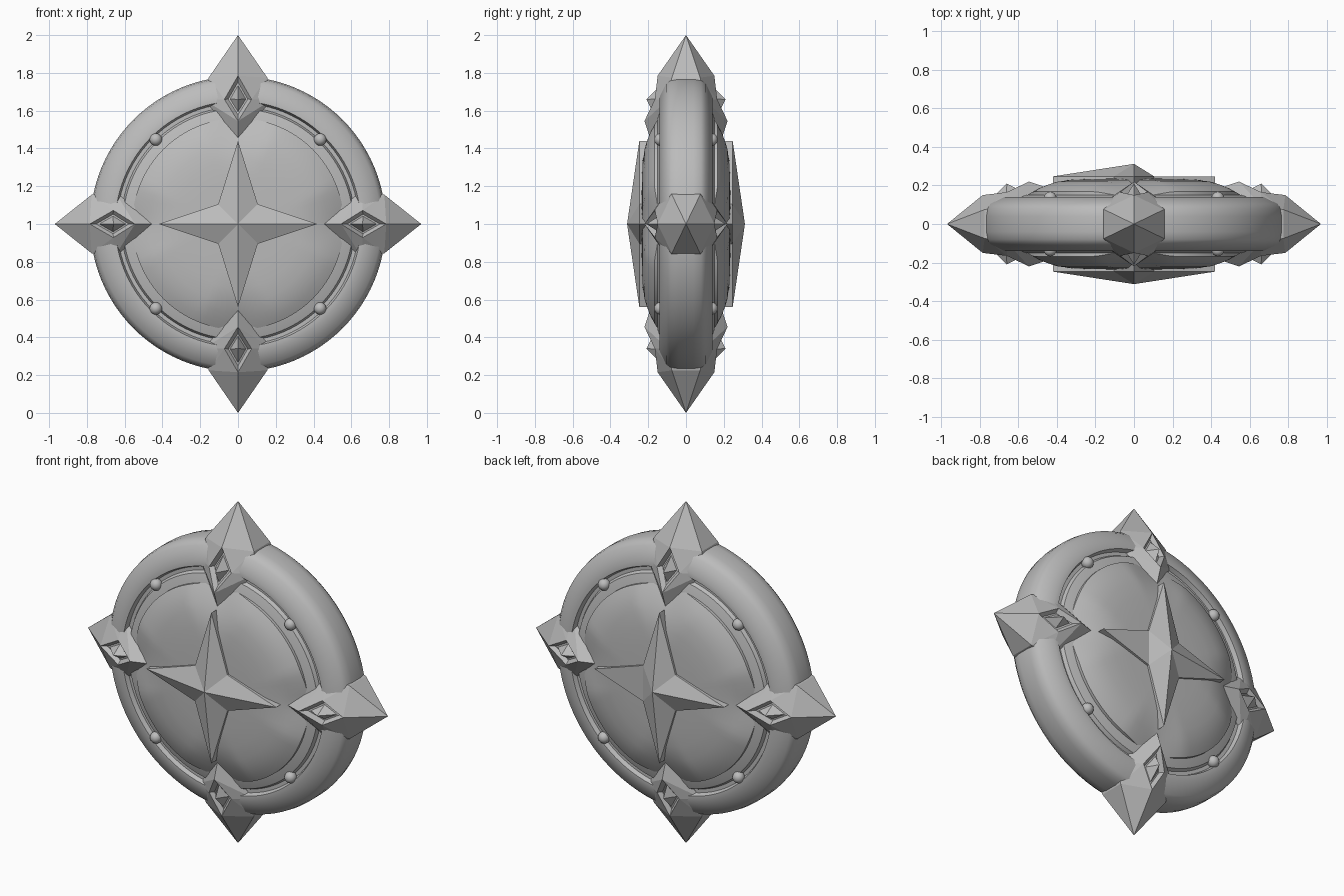
import bpy, bmesh, math
from mathutils import Vector, Matrix

cube = bpy.data.objects.get("Cube")
if cube:
    bpy.data.objects.remove(cube, do_unlink=True)

GREY = (0.5, 0.5, 0.5, 1)
metal = bpy.data.materials.new("plain_grey")
metal.use_nodes = True
metal.diffuse_color = GREY
metal.node_tree.nodes["Principled BSDF"].inputs["Base Color"].default_value = GREY

CENTRE = Matrix.Translation((0, 0, 1))


def finish(name, bm, smooth_angle=None):
    """Turn a bmesh, drawn around the origin, into an object at the shield centre."""
    bmesh.ops.remove_doubles(bm, verts=bm.verts, dist=0.0005)
    bmesh.ops.recalc_face_normals(bm, faces=bm.faces)
    bm.transform(CENTRE)
    mesh = bpy.data.meshes.new(name)
    bm.to_mesh(mesh)
    bm.free()
    mesh.materials.append(metal)
    obj = bpy.data.objects.new(name, mesh)
    bpy.context.collection.objects.link(obj)
    if smooth_angle:
        bpy.ops.object.select_all(action='DESELECT')
        obj.select_set(True)
        bpy.context.view_layer.objects.active = obj
        bpy.ops.object.shade_smooth_by_angle(angle=math.radians(smooth_angle))
    return obj


def lathe(profile, closed, steps=96):
    """Spin (radius, depth) points about the y axis."""
    bm = bmesh.new()
    verts = [bm.verts.new((r, y, 0)) for r, y in profile]
    pairs = list(zip(verts, verts[1:]))
    if closed:
        pairs.append((verts[-1], verts[0]))
    edges = [bm.edges.new(p) for p in pairs]
    bmesh.ops.spin(bm, geom=verts + edges, cent=(0, 0, 0), axis=(0, 1, 0),
                   angle=math.tau, steps=steps, use_duplicate=False)
    return bm


def both_sides(half):
    return half + [(r, -y) for r, y in reversed(half)]


# Outer ring: chamfered rim, groove and riveted band
rim = [(0.54, 0.155), (0.565, 0.15), (0.61, 0.135), (0.62, 0.115), (0.64, 0.115),
       (0.65, 0.14), (0.68, 0.14), (0.755, 0.105), (0.775, 0.08), (0.782, 0.04)]
finish("outer_ring", lathe(both_sides(rim), True), 35)

# Domed centre, dented slightly where each spike meets it
dome = [(0, 0.237), (0.12, 0.236), (0.25, 0.233), (0.34, 0.229), (0.42, 0.22),
        (0.47, 0.208), (0.52, 0.19), (0.56, 0.168), (0.56, 0.1)]
bm = lathe(both_sides(dome), False)
for v in bm.verts:
    near = min(math.hypot(abs(v.co.x) - a, abs(v.co.z) - b)
               for a, b in ((0.54, 0), (0, 0.54)))
    if abs(v.co.y) > 0.12:
        v.co.y -= math.copysign(0.035 * max(0, 1 - near / 0.2), v.co.y)
finish("domed_centre", bm, 35)


def star(name, side, flat_arm=None):
    """Four-pointed raised star; flat_arm is an arm without a ridge."""
    bm = bmesh.new()
    apex = bm.verts.new((0, side * 0.312, 0))
    ring, base = [], []
    for i in range(8):
        a = i * math.pi / 4
        r = 0.148 if i % 2 else (0.42 if i % 4 == 0 else 0.44)
        x, z = r * math.cos(a), r * math.sin(a)
        ring.append(bm.verts.new((x, side * 0.247, z)))
        base.append(bm.verts.new((x, side * 0.19, z)))
    for i in range(8):
        j = (i + 1) % 8
        bm.faces.new((ring[i], ring[j], base[j], base[i]))
        if flat_arm not in (i, j):
            bm.faces.new((apex, ring[i], ring[j]))
    if flat_arm is not None:
        before, after = ring[flat_arm - 1], ring[(flat_arm + 1) % 8]
        bm.faces.new((apex, before, after))
        bm.faces.new((before, ring[flat_arm], after))
    finish(name, bm)


star("front_star", -1)
star("back_star", 1, flat_arm=0)


def spike(name, turn, reach):
    """Faceted point gripping the rim, with a sunken diamond and gem on each side."""
    bm = bmesh.new()

    def poly(*points):
        bm.faces.new([bm.verts.new(p) for p in points])

    for s in (-1, 1):
        def at(x, y, z):
            return Vector((x, s * y, z))
        tip, top, low = at(0, 0, reach), at(0, 0.15, 0.785), at(0, 0.22, 0.545)
        inner = at(0, 0.19, 0.455)
        for m in (-1, 1):
            shoulder, wide = at(m * 0.155, 0.075, 0.775), at(m * 0.183, 0.095, 0.66)
            corner = at(m * 0.072, 0.165, 0.66)
            poly(tip, top, shoulder)
            poly(top, corner, shoulder)
            poly(shoulder, corner, wide)
            poly(wide, corner, low)
            poly(wide, low, inner)
            # side walls down to the middle plane
            flat = [Vector((p.x, 0, p.z)) for p in (shoulder, wide, inner)]
            poly(tip, shoulder, flat[0])
            poly(shoulder, wide, flat[1], flat[0])
            poly(wide, inner, flat[2], flat[1])
        # sunken frame and pyramid gem
        outer = [top, at(0.072, 0.165, 0.66), low, at(-0.072, 0.165, 0.66)]
        mid = at(0, 0.175, 0.663)
        sunk = at(0, -0.025, 0)
        floor = [mid.lerp(p, 0.72) + sunk for p in outer]
        foot = [mid.lerp(p, 0.58) + sunk for p in outer]
        peak = at(0, 0.21, 0.66)
        for i in range(4):
            j = (i + 1) % 4
            poly(outer[i], outer[j], floor[j], floor[i])
            poly(floor[i], floor[j], foot[j], foot[i])
            poly(foot[i], foot[j], peak)
    bm.transform(Matrix.Rotation(turn, 4, 'Y'))
    finish(name, bm)


for i, (name, reach) in enumerate((("top_spike", 1.0), ("left_spike", 0.97),
                                   ("bottom_spike", 1.0), ("right_spike", 0.97))):
    spike(name, i * math.pi / 2, reach)

# Rivets on the band, front and back
for side, label in ((-1, "front"), (1, "back")):
    bm = bmesh.new()
    for x in (-1, 1):
        for z in (-1, 1):
            bmesh.ops.create_uvsphere(bm, u_segments=16, v_segments=10, radius=0.033,
                                      matrix=Matrix.Translation((x * 0.435, side * 0.135, z * 0.447)))
    finish(label + "_rivets", bm, 40)
